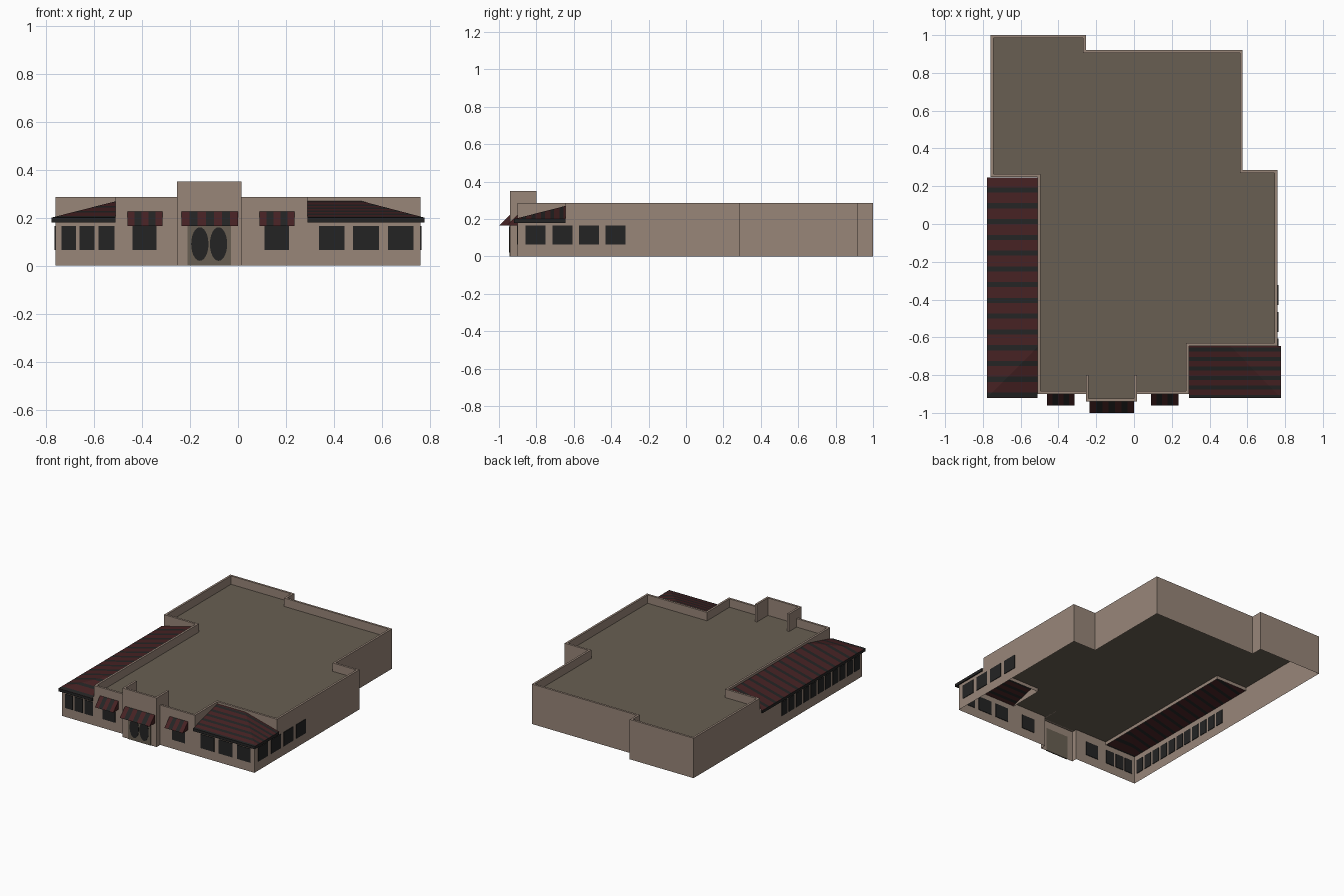
import bpy, bmesh, math
from mathutils import Vector

if "Cube" in bpy.data.objects:
    bpy.data.objects.remove(bpy.data.objects["Cube"])


def mat(name, rgb):
    m = bpy.data.materials.new(name)
    m.diffuse_color = (*rgb, 1)
    m.use_nodes = True
    m.node_tree.nodes["Principled BSDF"].inputs["Base Color"].default_value = m.diffuse_color
    return m


WALL = mat("tan_stucco", (0.314, 0.238, 0.191))
DECK = mat("roof_taupe", (0.138, 0.114, 0.084))
RED = mat("dark_red", (0.062, 0.016, 0.017))
DARK = mat("charcoal", (0.0176, 0.0176, 0.0176))


def finish(bm, name, mats, recalc=True):
    bmesh.ops.remove_doubles(bm, verts=bm.verts, dist=1e-5)
    if recalc:
        bmesh.ops.recalc_face_normals(bm, faces=bm.faces)
    me = bpy.data.meshes.new(name)
    bm.to_mesh(me)
    bm.free()
    for m in mats:
        me.materials.append(m)
    ob = bpy.data.objects.new(name, me)
    bpy.context.collection.objects.link(ob)
    return ob


def face(bm, pts):
    return bm.faces.new([bm.verts.new(p) for p in pts])


def wall_strip(bm, a, b, z0, z1):
    face(bm, [(*a, z0), (*b, z0), (*b, z1), (*a, z1)])


def box(name, x0, x1, y0, y1, z0, z1, m):
    bm = bmesh.new()
    bmesh.ops.create_cube(bm, size=1)
    for v in bm.verts:
        v.co = ((x0 + x1) / 2 + v.co.x * (x1 - x0),
                (y0 + y1) / 2 + v.co.y * (y1 - y0),
                (z0 + z1) / 2 + v.co.z * (z1 - z0))
    return finish(bm, name, [m])


def prism(name, outline, z0, z1, m):
    bm = bmesh.new()
    f = face(bm, [(x, y, z0) for x, y in outline])
    top = bmesh.ops.extrude_face_region(bm, geom=[f])["geom"]
    bmesh.ops.translate(bm, vec=(0, 0, z1 - z0),
                        verts=[g for g in top if isinstance(g, bmesh.types.BMVert)])
    return finish(bm, name, [m])


def band_cut(bm, axis, cuts):
    # slice the mesh along one axis so stripes get their own faces
    for c in cuts:
        co, no = Vector((0, 0, 0)), Vector((0, 0, 0))
        co[axis], no[axis] = c, 1
        bmesh.ops.bisect_plane(bm, geom=bm.verts[:] + bm.edges[:] + bm.faces[:],
                               plane_co=co, plane_no=no)


# Main walls with parapet, following the flat roof outline (counter-clockwise)
PAR, DECK_Z, T = 0.285, 0.225, 0.015
OUT = [(-.51, -.9), (-.255, -.9), (-.255, -.94), (.015, -.94), (.015, -.9), (.29, -.9),
       (.29, -.645), (.76, -.645), (.76, .285), (.575, .285), (.575, .92), (-.255, .92),
       (-.255, 1), (-.76, 1), (-.76, .25), (-.51, .25)]
RAISED = {5, 6, 14, 15}   # edges that stand above the sloped roofs
n = len(OUT)
inner = []
for i, p in enumerate(OUT):
    a, p, b = Vector(OUT[i - 1]), Vector(p), Vector(OUT[(i + 1) % n])
    d1, d2 = (p - a).normalized(), (b - p).normalized()
    q = p + T * Vector((-d1.y - d2.y, d1.x + d2.x))
    inner.append((q.x, q.y))

bm = bmesh.new()
for i in range(n):
    j = (i + 1) % n
    wall_strip(bm, OUT[i], OUT[j], 0.2 if i in RAISED else 0, PAR)
    face(bm, [(*OUT[i], PAR), (*OUT[j], PAR), (*inner[j], PAR), (*inner[i], PAR)])
    wall_strip(bm, inner[j], inner[i], DECK_Z, PAR)
finish(bm, "main_walls", [WALL], recalc=False)

# Flat roof deck
bm = bmesh.new()
face(bm, [(x, y, DECK_Z) for x, y in OUT])
finish(bm, "roof_deck", [DECK], recalc=False)

# Low walls below the sloped roofs
for name, path in (("left_wing_walls", [(-.76, .25), (-.76, -.9), (-.51, -.9)]),
                   ("right_wing_walls", [(.29, -.9), (.76, -.9), (.76, -.645)])):
    bm = bmesh.new()
    for a, b in zip(path, path[1:]):
        wall_strip(bm, a, b, 0, 0.204)
    finish(bm, name, [WALL], recalc=False)

# Raised entrance parapet, open at the back
prism("entrance_parapet", [(-.255, -.94), (.015, -.94), (.015, -.8), (0, -.8),
                           (0, -.925), (-.24, -.925), (-.24, -.8), (-.255, -.8)],
      DECK_Z, 0.35, WALL)


def hip_roof(name, xe, xr, x_end, ye, yr, y_end, zr, first, pitch, width):
    """Hip from corner (xe, ye) to (xr, yr); faces run on to x_end and y_end."""
    z0, z1 = 0.2, 0.18
    bm = bmesh.new()
    front = [(xe, ye, z0), (x_end, ye, z0), (x_end, yr, zr)]
    side = [(xe, ye, z0), (xe, y_end, z0)]
    if x_end != xr:
        front.append((xr, yr, zr))
    else:
        side.append((xr, y_end, zr))
    side.append((xr, yr, zr))
    face(bm, front)
    face(bm, side)
    cuts = []
    y = first
    while y > ye:
        cuts += [y + width / 2, y - width / 2]
        y -= pitch
    band_cut(bm, 1, cuts)
    for f in bm.faces:
        y = f.calc_center_median().y
        k = (first - y) / pitch
        f.material_index = 1 if abs(k - round(k)) * pitch < width / 2 else 0
        f.normal_update()
        if f.normal.z < 0:
            f.normal_flip()
    finish(bm, name, [RED, DARK], recalc=False)
    # dark fascia board along the eaves
    s = 1 if xe < 0 else -1
    box(name + "_front_fascia", min(xe, x_end), max(xe, x_end), ye, ye + .008, z1, z0, DARK)
    box(name + "_side_fascia", min(xe, xe + s * .008), max(xe, xe + s * .008),
        ye, y_end, z1, z0, DARK)


hip_roof("left_roof", -.777, -.51, -.51, -.92, -.65, .245, .268, .18, .0835, .027)
hip_roof("right_roof", .777, .51, .29, -.92, -.645, -.645, .27, -.665, .05, .021)

# Windows as thin plates through the walls
P = 0.004
front_windows = [(-.735, -.675), (-.66, -.597), (-.58, -.515), (-.44, -.34), (.11, .213),
                 (.337, .443), (.48, .588), (.625, .73)]
for x0, x1 in front_windows:
    box("front_window", x0, x1, -.9 - P, -.9 + P, .065, .165, DARK)
for i in range(4):
    y = -.857 + i * .1425
    box("right_window", .76 - P, .76 + P, y, y + .107, .065, .165, DARK)
for i in range(11):
    y = -.875 + i * .082
    box("left_window", -.76 - P, -.76 + P, y, y + .062, .065, .165, DARK)

# Entrance door panel with two oval panes
box("door_panel", -.21, -.03, -.94 - P, -.94 + P, 0, .17, DECK)
for cx in (-.159, -.081):
    bm = bmesh.new()
    bmesh.ops.create_circle(bm, cap_ends=True, segments=24, radius=1)
    for v in bm.verts:
        v.co = (cx + v.co.x * .036, -.946, .09 + v.co.y * .07)
    f = bm.faces[:]
    ext = bmesh.ops.extrude_face_region(bm, geom=f)["geom"]
    bmesh.ops.translate(bm, vec=(0, .009, 0),
                        verts=[g for g in ext if isinstance(g, bmesh.types.BMVert)])
    finish(bm, "door_pane", [DARK])


# Striped wedge awnings
def awning(name, x0, x1, y, stripes):
    bm = bmesh.new()
    tri = [(y, .225), (y - .06, .165), (y, .165)]
    a, b = [[(x, *t) for t in tri] for x in (x0, x1)]
    face(bm, a)
    face(bm, b[::-1])
    face(bm, [a[0], a[1], b[1], b[0]])
    face(bm, [a[1], a[2], b[2], b[1]])
    bmesh.ops.remove_doubles(bm, verts=bm.verts, dist=1e-5)
    w = (x1 - x0) / stripes
    band_cut(bm, 0, [x0 + w * i for i in range(1, stripes)])
    for f in bm.faces:
        k = math.floor((f.calc_center_median().x - x0) / w)
        f.material_index = 1 if 0 < k < stripes and k % 2 else 0
    finish(bm, name, [RED, DARK])


awning("left_awning", -.46, -.315, -.9, 5)
awning("right_awning", .09, .235, -.9, 5)
awning("entrance_awning", -.235, 0, -.94, 7)
